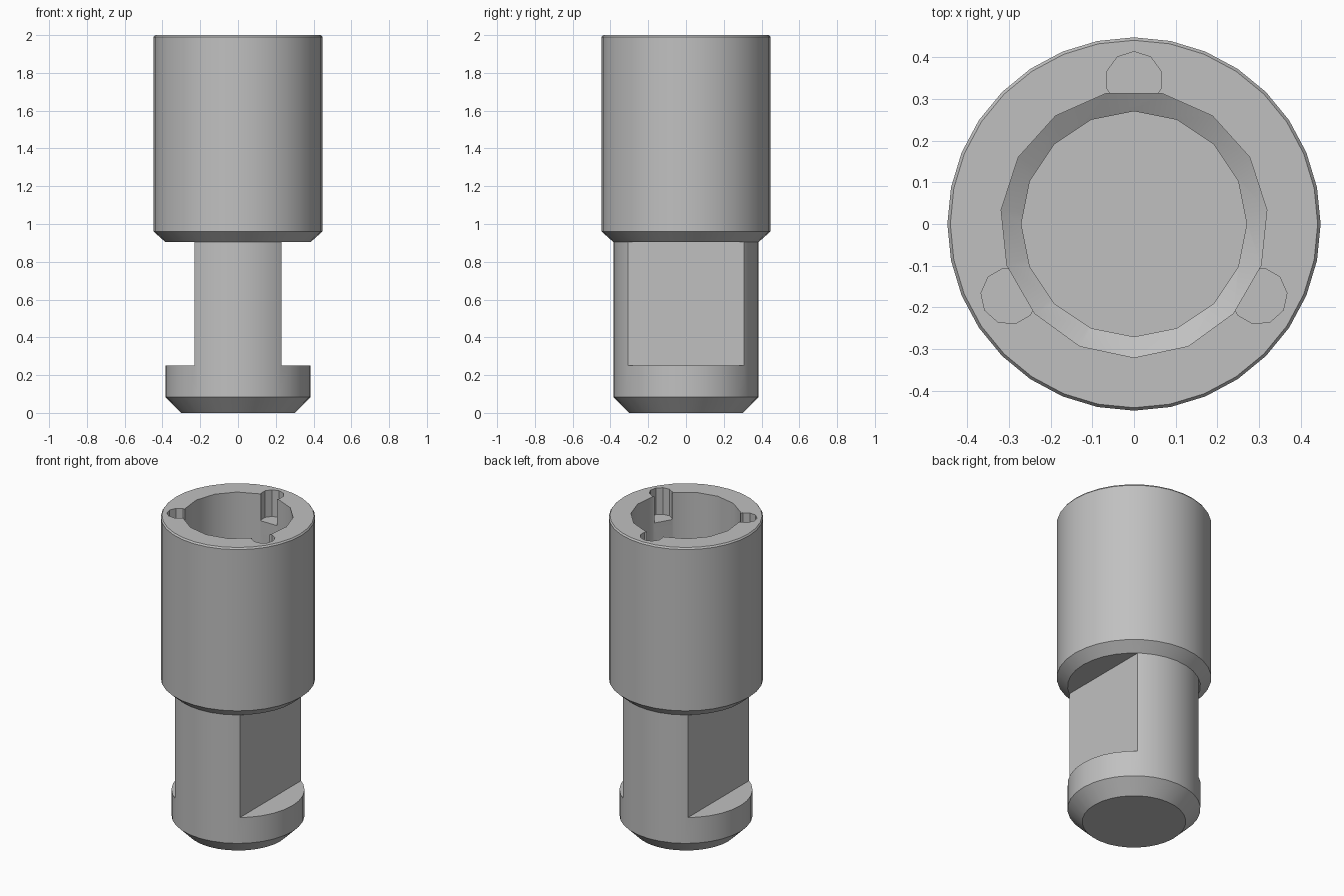
import bpy, bmesh
from math import pi, sin, cos, radians
from mathutils import Matrix, Vector

old = bpy.data.objects.get("Cube")
if old:
    bpy.data.objects.remove(old, do_unlink=True)

# Single machined steel colour
steel = bpy.data.materials.new("grey steel")
steel.use_nodes = True
colour = (0.53, 0.53, 0.53, 1)
steel.diffuse_color = colour
steel.node_tree.nodes["Principled BSDF"].inputs["Base Color"].default_value = colour


def make_object(name, bm):
    bmesh.ops.recalc_face_normals(bm, faces=bm.faces)
    mesh = bpy.data.meshes.new(name)
    bm.to_mesh(mesh)
    bm.free()
    mesh.materials.append(steel)
    obj = bpy.data.objects.new(name, mesh)
    bpy.context.collection.objects.link(obj)
    return obj


def turned(name, profile, sides, start=0.0, centre=(0, 0)):
    """Closed solid of revolution from (radius, z) pairs, bottom to top."""
    bm = bmesh.new()
    rings = []
    for r, z in profile:
        angles = [start + 2 * pi * i / sides for i in range(sides)]
        rings.append([bm.verts.new((centre[0] + r * cos(a), centre[1] + r * sin(a), z))
                      for a in angles])
    for low, high in zip(rings, rings[1:]):
        for i in range(sides):
            j = (i + 1) % sides
            bm.faces.new((low[i], low[j], high[j], high[i]))
    bm.faces.new(rings[0][::-1])
    bm.faces.new(rings[-1])
    return make_object(name, bm)


def box(name, centre, size):
    bm = bmesh.new()
    matrix = Matrix.Translation(centre) @ Matrix.Diagonal(Vector(size).to_4d())
    bmesh.ops.create_cube(bm, size=1, matrix=matrix)
    return make_object(name, bm)


# Body: chamfered shank, collar chamfer and socket sleeve
body = turned("shank_adapter", [(0.30, 0), (0.385, 0.085), (0.385, 0.905),
                                (0.447, 0.96), (0.447, 1.99), (0.44, 2)], 32)

cutters = []

# Two parallel flats on the shank
flat_low, flat_high = 0.25, 0.905
for side in (-1, 1):
    cutters.append(box("flat_cutter", (side * 0.48, 0, (flat_low + flat_high) / 2),
                       (0.5, 1, flat_high - flat_low)))

# Socket bore with a sloped shoulder, then the narrower deep bore
cutters.append(turned("bore_cutter", [(0.26, 1.094), (0.32, 1.13), (0.32, 2.1)],
                      15, start=-pi / 2))
cutters.append(turned("deep_bore_cutter", [(0.27, 1.0), (0.27, 1.2)], 16))

# Three rounded key slots around the mouth
for angle in (90, 210, 330):
    a = radians(angle)
    cutters.append(turned("slot_cutter", [(0.068, 1.83), (0.068, 2.1)], 10, start=a,
                          centre=(0.345 * cos(a), 0.345 * sin(a))))

for cutter in cutters:
    mod = body.modifiers.new(cutter.name, 'BOOLEAN')
    mod.operation = 'DIFFERENCE'
    mod.solver = 'EXACT'
    mod.object = cutter

# Bake the cuts and drop the cutters
bpy.context.view_layer.update()
graph = bpy.context.evaluated_depsgraph_get()
cut_mesh = bpy.data.meshes.new_from_object(body.evaluated_get(graph))
body.modifiers.clear()
body.data = cut_mesh
cut_mesh.materials.clear()
cut_mesh.materials.append(steel)
for cutter in cutters:
    bpy.data.objects.remove(cutter, do_unlink=True)

bpy.ops.object.select_all(action='DESELECT')
body.select_set(True)
bpy.context.view_layer.objects.active = body
bpy.ops.object.shade_smooth_by_angle(angle=radians(28))
